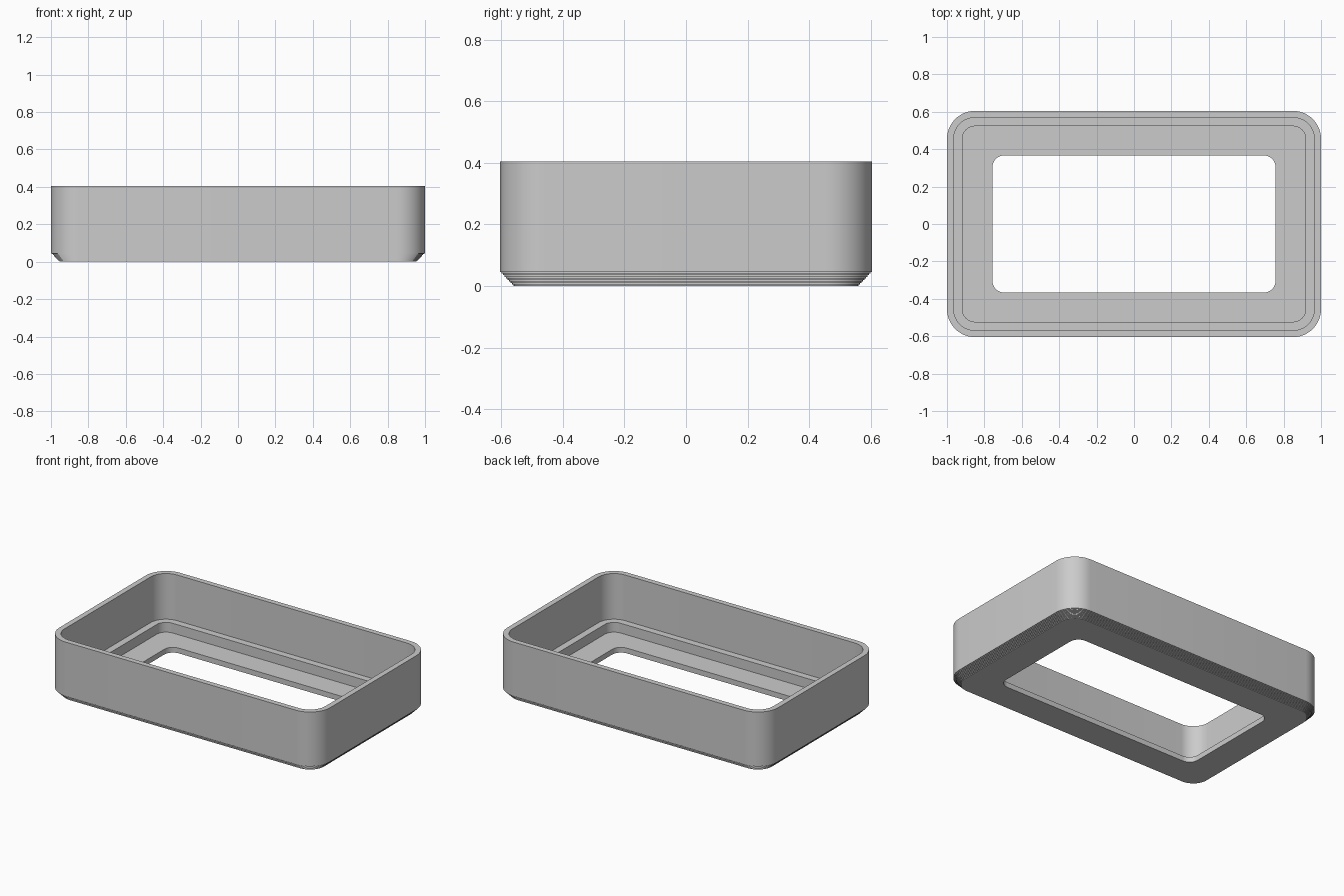
import bpy, bmesh, math

if "Cube" in bpy.data.objects:
    bpy.data.objects.remove(bpy.data.objects["Cube"])

HX, HY, R = 1.0, 0.605, 0.15       # outer half sizes and corner radius
HEIGHT, CHAMFER, STEPS = 0.405, 0.045, 9
FLOOR, LEDGE = 0.035, 0.10
SEG = 12


def rounded_rect(hx, hy, r, z):
    pts = []
    for k, (sx, sy) in enumerate([(1, 1), (-1, 1), (-1, -1), (1, -1)]):
        for i in range(SEG + 1):
            a = math.pi / 2 * (k + i / SEG)
            pts.append((sx * (hx - r) + r * math.cos(a),
                        sy * (hy - r) + r * math.sin(a), z))
    return pts


def inset(d, z):
    return rounded_rect(HX - d, HY - d, R - d, z)


# Cross-section rings, running from the floor opening round the outside and back
rings = [rounded_rect(0.757, 0.367, 0.064, 0)]
# Finely stepped lower edge
for i in range(STEPS):
    d = CHAMFER * (1 - i / STEPS)
    rings.append(inset(d, CHAMFER * i / STEPS))
    rings.append(inset(d, CHAMFER * (i + 1) / STEPS))
# Outer wall, rim, inner wall, ledge and recessed floor
rings += [inset(0, CHAMFER), inset(0, HEIGHT),
          inset(0.036, HEIGHT), inset(0.036, LEDGE),
          inset(0.082, LEDGE), inset(0.082, FLOOR),
          rounded_rect(0.757, 0.367, 0.064, FLOOR)]

# Skin the rings into one closed frame
bm = bmesh.new()
loops = [[bm.verts.new(p) for p in ring] for ring in rings]
for j, low in enumerate(loops):
    high = loops[(j + 1) % len(loops)]
    n = len(low)
    for i in range(n):
        k = (i + 1) % n
        bm.faces.new((low[i], low[k], high[k], high[i]))
bmesh.ops.recalc_face_normals(bm, faces=bm.faces)
mesh = bpy.data.meshes.new("tray_frame")
bm.to_mesh(mesh)
bm.free()

tray = bpy.data.objects.new("tray_frame", mesh)
bpy.context.collection.objects.link(tray)
grey = bpy.data.materials.new("light_grey")
grey.diffuse_color = (0.6, 0.6, 0.6, 1)
grey.use_nodes = True
grey.node_tree.nodes["Principled BSDF"].inputs["Base Color"].default_value = grey.diffuse_color
mesh.materials.append(grey)

bpy.context.view_layer.objects.active = tray
tray.select_set(True)
bpy.ops.object.shade_smooth_by_angle(angle=math.radians(30))
